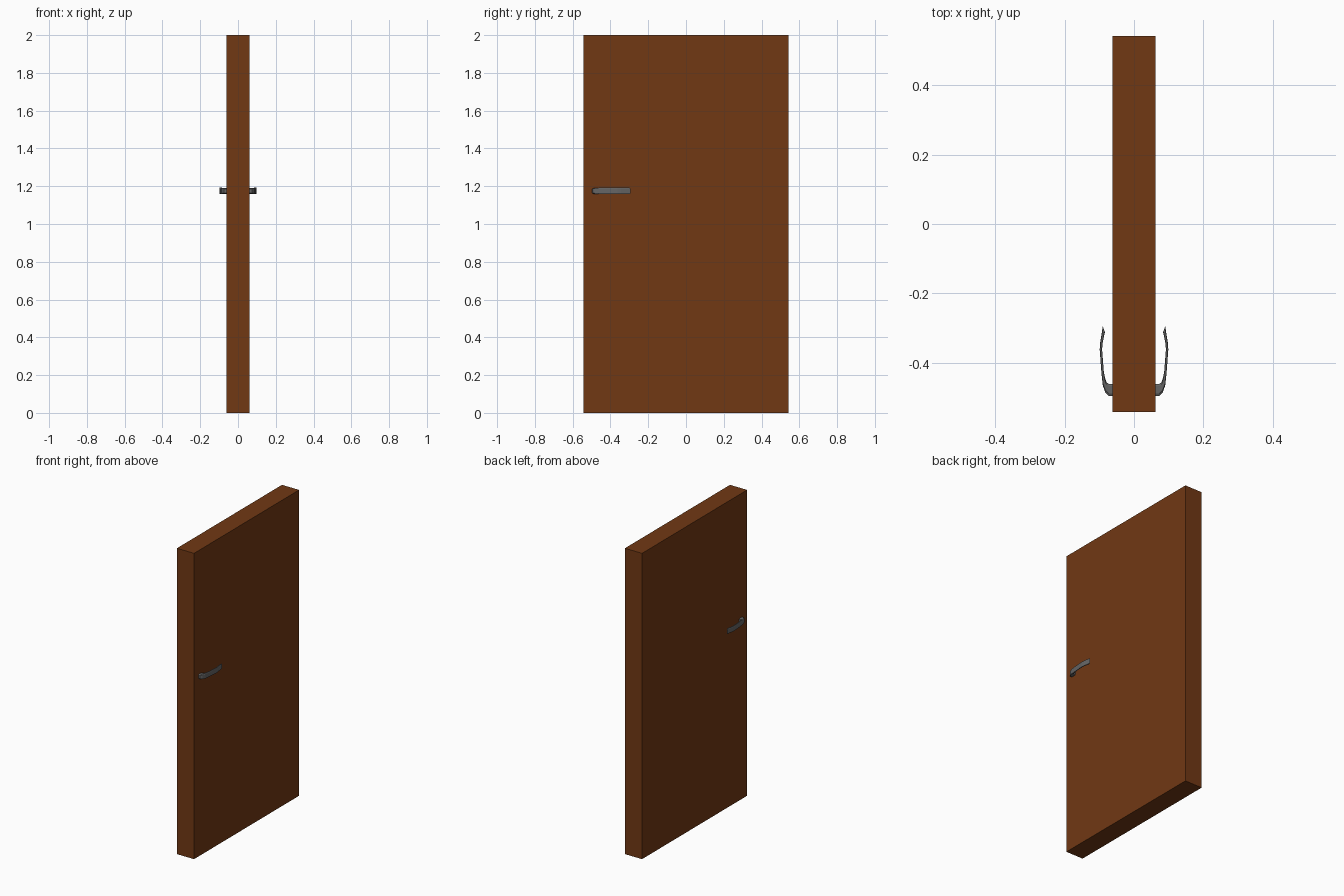
import bpy, bmesh

if "Cube" in bpy.data.objects:
    bpy.data.objects.remove(bpy.data.objects["Cube"])


def material(name, color):
    m = bpy.data.materials.new(name)
    m.diffuse_color = color
    m.use_nodes = True
    m.node_tree.nodes["Principled BSDF"].inputs["Base Color"].default_value = m.diffuse_color
    return m


wood = material("brown_wood", (0.165, 0.04, 0.007, 1))
metal = material("grey_metal", (0.13, 0.13, 0.13, 1))

# Door slab
bpy.ops.mesh.primitive_cube_add(size=1, location=(0, 0, 1))
slab = bpy.context.object
slab.name = "door_slab"
slab.scale = (0.124, 1.086, 2.0)
bpy.ops.object.transform_apply(location=True, rotation=True, scale=True)
slab.data.materials.append(wood)

# Lever handle stations: outer (x, y), inner (x, y), half height
Z = 1.175
stations = [
    ((0.058, -0.497), (0.058, -0.461), 0.015),
    ((0.073, -0.496), (0.073, -0.461), 0.015),
    ((0.083, -0.486), (0.079, -0.457), 0.016),
    ((0.090, -0.466), (0.083, -0.446), 0.017),
    ((0.094, -0.430), (0.087, -0.428), 0.017),
    ((0.099, -0.362), (0.092, -0.362), 0.017),
    ((0.098, -0.345), (0.091, -0.346), 0.017),
    ((0.090, -0.295), (0.084, -0.312), 0.017),
]

# Loft a chamfered rectangle through the stations
bm = bmesh.new()
rings = []
for (ox, oy), (ix, iy), h in stations:
    ring = []
    for t, k in ((0, 0.75), (0.2, 1), (0.8, 1), (1, 0.75),
                 (1, -0.75), (0.8, -1), (0.2, -1), (0, -0.75)):
        ring.append(bm.verts.new((ox + (ix - ox) * t, oy + (iy - oy) * t, Z + h * k)))
    rings.append(ring)
for a, b in zip(rings, rings[1:]):
    for i in range(8):
        j = (i + 1) % 8
        bm.faces.new((a[i], a[j], b[j], b[i]))
bm.faces.new(rings[0])
bm.faces.new(rings[-1])
bmesh.ops.recalc_face_normals(bm, faces=bm.faces)
mesh = bpy.data.meshes.new("door_handles")
bm.to_mesh(mesh)
bm.free()
handles = bpy.data.objects.new("door_handles", mesh)
bpy.context.collection.objects.link(handles)
mesh.materials.append(metal)

# Matching handle on the other face of the door
mirror = handles.modifiers.new("mirror", 'MIRROR')
mirror.use_axis[0] = True
mirror.use_mirror_merge = False
